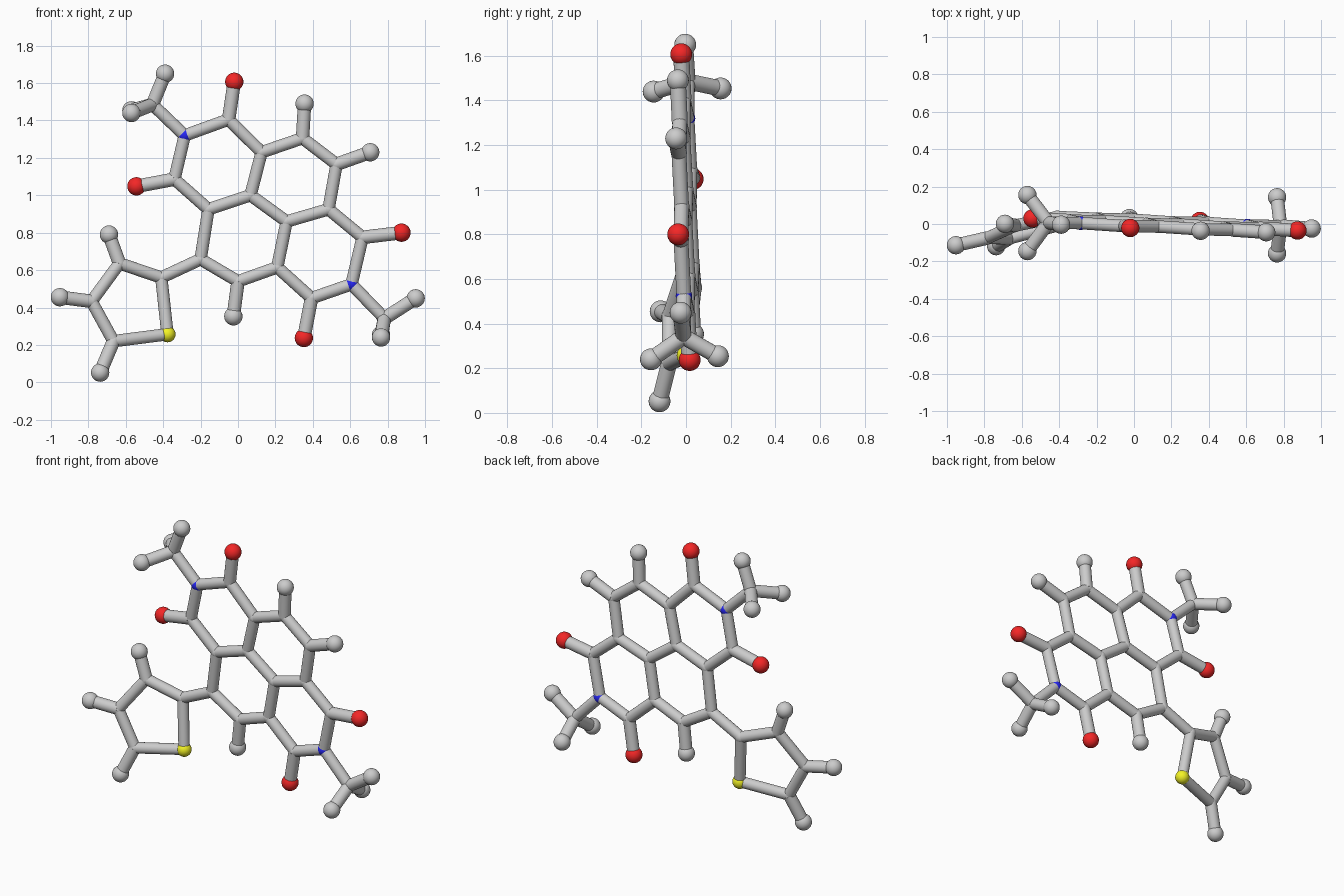
import bpy, bmesh
from mathutils import Vector, Matrix

if "Cube" in bpy.data.objects:
    bpy.data.objects.remove(bpy.data.objects["Cube"])

R_RING, R_END, R_CAP = 0.033, 0.036, 0.049


def core(x, z):
    # slightly tilted plane of the fused rings
    return Vector((x, 0.045 - 0.053 * x - 0.042 * z, z))


def side(x, z):
    # plane of the five-sided ring
    return Vector((x, 0.058 + 0.25 * x + 0.146 * z, z))


# Fused ring joints
P = {
    "n1": core(-0.285, 1.32), "a": core(-0.05, 1.405), "b": core(0.126, 1.23),
    "c": core(0.345, 1.305), "d": core(0.527, 1.166), "e": core(0.484, 0.925),
    "f": core(0.26, 0.86), "g": core(0.067, 1.0), "h": core(-0.158, 0.925),
    "i": core(-0.34, 1.086), "j": core(-0.2, 0.658), "k": core(0.0, 0.54),
    "l": core(0.21, 0.615), "m": core(0.393, 0.45), "n2": core(0.607, 0.524),
    "o": core(0.666, 0.775), "me1": core(-0.457, 1.485), "me2": core(0.783, 0.342),
    # five-sided ring joints
    "p": side(-0.41, 0.56), "q": side(-0.634, 0.636), "r": side(-0.783, 0.433),
    "t": side(-0.666, 0.22), "s": side(-0.377, 0.257),
}
CORE = ("me1-n1 n1-a a-b b-c c-d d-e e-f f-g g-b g-h h-i i-n1 h-j j-k k-l l-f "
        "l-m m-n2 n2-o o-e n2-me2")
SIDE = "j-p p-q q-r r-t t-s s-p"

# Free ends: (joint, end position)
OXY = [("a", core(-0.02, 1.607)), ("i", core(-0.543, 1.048)),
       ("m", core(0.352, 0.237)), ("o", core(0.874, 0.80))]
HYD = [("c", core(0.356, 1.49)), ("d", core(0.707, 1.23)), ("k", core(-0.025, 0.353)),
       ("q", side(-0.69, 0.79)), ("r", side(-0.952, 0.455)), ("t", side(-0.737, 0.052)),
       ("me1", core(-0.39, 1.65)), ("me2", core(0.95, 0.449))]
for s in (-1, 1):
    HYD.append(("me1", Vector((-0.57, 0.005 + 0.15 * s, 1.447 + 0.007 * s))))
    HYD.append(("me2", Vector((0.765, -0.007 + 0.15 * s, 0.247 + 0.007 * s))))


def tube(bm, a, b, r):
    d = b - a
    rot = d.to_track_quat('Z', 'Y').to_matrix().to_4x4()
    bmesh.ops.create_cone(bm, cap_ends=True, segments=24, radius1=r, radius2=r,
                          depth=d.length, matrix=Matrix.Translation((a + b) / 2) @ rot)


def ball(bm, p, r):
    bmesh.ops.create_uvsphere(bm, u_segments=24, v_segments=14, radius=r,
                              matrix=Matrix.Translation(p))


def finish(bm, name, colour=None):
    me = bpy.data.meshes.new(name)
    bm.to_mesh(me)
    bm.free()
    ob = bpy.data.objects.new(name, me)
    bpy.context.collection.objects.link(ob)
    if colour:
        mat = bpy.data.materials.new(name + "_colour")
        mat.diffuse_color = colour
        mat.use_nodes = True
        mat.node_tree.nodes["Principled BSDF"].inputs["Base Color"].default_value = mat.diffuse_color
        me.materials.append(mat)
    bpy.ops.object.select_all(action='DESELECT')
    ob.select_set(True)
    bpy.context.view_layer.objects.active = ob
    bpy.ops.object.shade_smooth_by_angle()


def balls(name, points, r, colour=None):
    bm = bmesh.new()
    for p in points:
        ball(bm, p, r)
    finish(bm, name, colour)


# Ring rods
for name, bonds in (("fused_ring_rods", CORE), ("side_ring_rods", SIDE)):
    bm = bmesh.new()
    for bond in bonds.split():
        u, v = bond.split("-")
        tube(bm, P[u], P[v], R_RING)
    finish(bm, name)

# Rods to the free ends
for name, ends in (("oxygen_rods", OXY), ("hydrogen_rods", HYD)):
    bm = bmesh.new()
    for joint, p in ends:
        tube(bm, P[joint], p, R_END)
    finish(bm, name)

# Joints and end balls
balls("carbon_joints", [p for k, p in P.items() if k not in ("n1", "n2", "s")], 0.035)
balls("hydrogen_balls", [p for _, p in HYD], R_CAP)
balls("oxygen_balls", [p for _, p in OXY], R_CAP, (0.9, 0.02, 0.02, 1))
balls("nitrogen_joints", [P["n1"], P["n2"]], 0.037, (0.02, 0.02, 0.9, 1))
balls("sulfur_ball", [P["s"]], 0.043, (0.9, 0.9, 0.02, 1))
